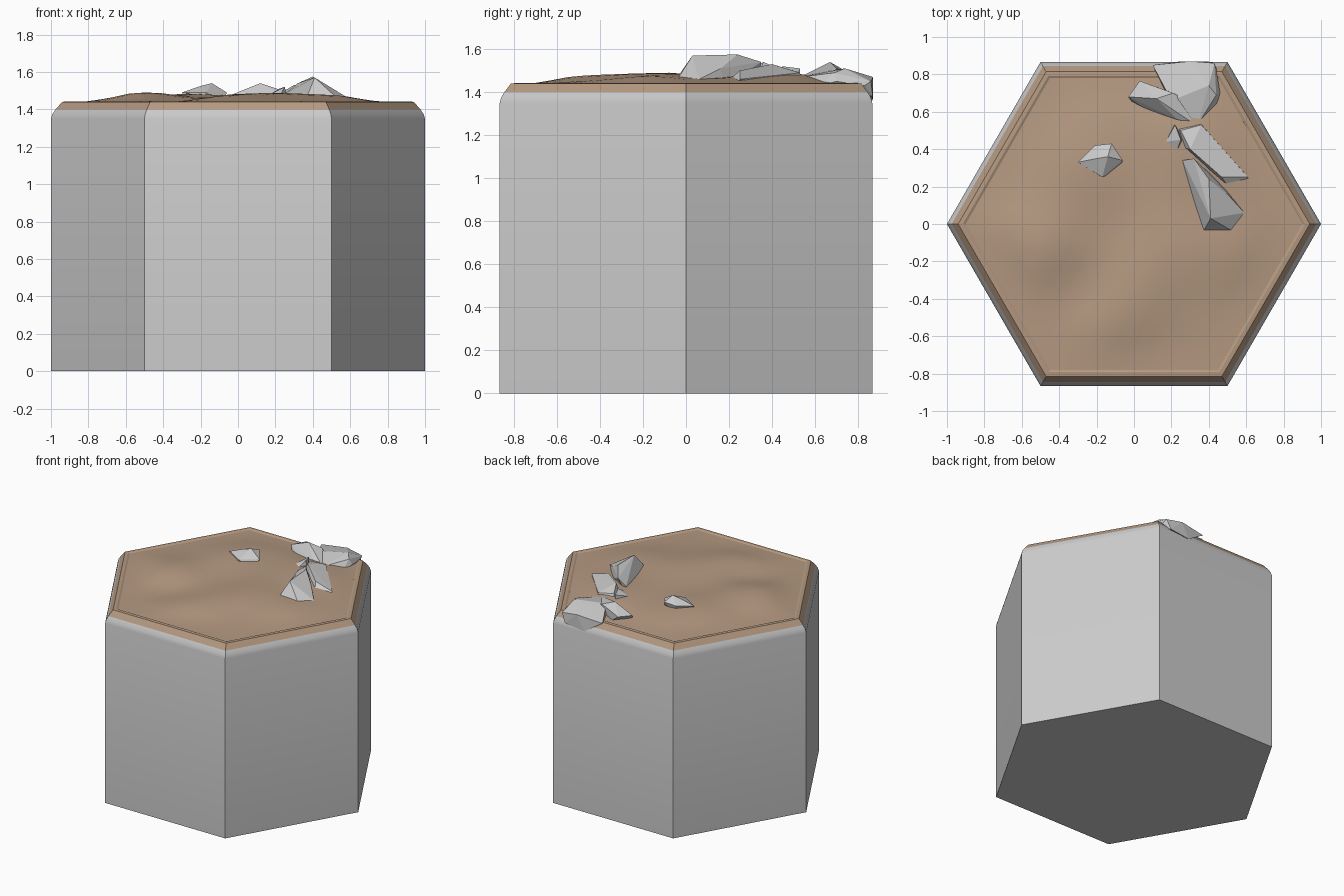
import bpy, bmesh, math
from mathutils import Vector

if "Cube" in bpy.data.objects:
    bpy.data.objects.remove(bpy.data.objects["Cube"])


def material(name, color):
    m = bpy.data.materials.new(name)
    m.diffuse_color = color
    m.use_nodes = True
    m.node_tree.nodes["Principled BSDF"].inputs["Base Color"].default_value = m.diffuse_color
    return m


def finish(bm, name, mat=None):
    bmesh.ops.recalc_face_normals(bm, faces=bm.faces[:])
    me = bpy.data.meshes.new(name)
    bm.to_mesh(me)
    bm.free()
    ob = bpy.data.objects.new(name, me)
    bpy.context.collection.objects.link(ob)
    if mat:
        me.materials.append(mat)
    return ob


def smooth(ob, degrees):
    bpy.ops.object.select_all(action='DESELECT')
    ob.select_set(True)
    bpy.context.view_layer.objects.active = ob
    bpy.ops.object.shade_smooth_by_angle(angle=math.radians(degrees))


def hexagon(r):
    return [Vector((r * math.cos(i * math.pi / 3), r * math.sin(i * math.pi / 3))) for i in range(6)]


def hex_loft(profile, bm):
    rings = [[bm.verts.new((p.x, p.y, z)) for p in hexagon(r)] for r, z in profile]
    for a, b in zip(rings, rings[1:]):
        for i in range(6):
            j = (i + 1) % 6
            bm.faces.new((a[i], a[j], b[j], b[i]))
    return rings


soil = material("soil", (0.46, 0.32, 0.22, 1))

# Stone column with a softened shoulder
bm = bmesh.new()
rings = hex_loft([(1, 0), (1, 1.35), (0.992, 1.375), (0.975, 1.40)], bm)
bm.faces.new(rings[0])
bm.faces.new(rings[-1])
smooth(finish(bm, "stone_column"), 30)

# Soil rim with a chamfered edge and a small inner lip
bm = bmesh.new()
rings = hex_loft([(0.975, 1.40), (0.94, 1.44), (0.915, 1.442), (0.90, 1.436), (0.90, 1.40)], bm)
finish(bm, "soil_rim", soil)

# Uneven ground: triangular grid raised by gentle mounds (x, y, height, spread)
MOUNDS = [(-0.5, -0.12, 0.05, 0.2), (-0.25, 0.35, 0.04, 0.22), (0.15, -0.2, 0.045, 0.2),
          (-0.1, -0.5, 0.03, 0.16), (0.35, 0.4, 0.05, 0.25), (0.5, -0.15, 0.025, 0.18),
          (-0.3, -0.33, -0.025, 0.12)]


def ground_height(p, edge):
    h = sum(a * math.exp(-((p.x - x) ** 2 + (p.y - y) ** 2) / (2 * s * s)) for x, y, a, s in MOUNDS)
    h += 0.004 * math.sin(9 * p.x + 4 * p.y) * math.cos(8 * p.y - 3 * p.x)
    return 1.436 + min(h, 0.058) * min(1, edge * 4)


N = 10
bm = bmesh.new()
corners = hexagon(0.902)
grid = []
for k in range(N + 1):
    ring = []
    for i in range(6):
        for j in range(k):
            p = corners[i].lerp(corners[(i + 1) % 6], j / k) * (k / N)
            ring.append(bm.verts.new((p.x, p.y, ground_height(p, 1 - k / N))))
    grid.append(ring or [bm.verts.new((0, 0, ground_height(Vector((0, 0)), 1)))])
for k in range(1, N + 1):
    outer, inner = grid[k], grid[k - 1]
    for i in range(6):
        for j in range(k):
            a, b = outer[i * k + j], outer[(i * k + j + 1) % len(outer)]
            c = inner[(i * (k - 1) + j) % len(inner)]
            bm.faces.new((a, b, c))
            if j < k - 1:
                d = inner[(i * (k - 1) + j + 1) % len(inner)]
                bm.faces.new((c, b, d))
smooth(finish(bm, "ground", soil), 40)


# Faceted rocks: hull of a footprint sunk in the soil and a few upper points
def rock(name, foot, top, base=1.43):
    bm = bmesh.new()
    for x, y in foot:
        bm.verts.new((x, y, base))
    for p in top:
        bm.verts.new(p)
    res = bmesh.ops.convex_hull(bm, input=bm.verts[:])
    junk = {v for v in res["geom_interior"] + res["geom_unused"] if isinstance(v, bmesh.types.BMVert)}
    bmesh.ops.delete(bm, geom=list(junk), context='VERTS')
    finish(bm, name)


rock("pebble", [(-0.27, 0.31), (-0.17, 0.26), (-0.08, 0.29), (-0.09, 0.38), (-0.2, 0.4)],
     [(-0.3, 0.33, 1.49), (-0.21, 0.42, 1.5), (-0.12, 0.43, 1.51), (-0.14, 0.36, 1.54),
      (-0.2, 0.35, 1.525), (-0.06, 0.34, 1.49), (-0.17, 0.25, 1.49)])
rock("left_boulder", [(0, 0.64), (0.12, 0.57), (0.32, 0.54), (0.36, 0.62), (0.1, 0.74)],
     [(-0.03, 0.68, 1.48), (0.03, 0.765, 1.485), (0.12, 0.67, 1.54), (0.21, 0.7, 1.51),
      (0.23, 0.56, 1.48), (0.33, 0.53, 1.47)])
rock("edge_slab", [(0.22, 0.6), (0.33, 0.53), (0.44, 0.62), (0.44, 0.83), (0.2, 0.84)],
     [(0.1, 0.85, 1.45), (0.2, 0.66, 1.5), (0.34, 0.53, 1.47), (0.44, 0.69, 1.49), (0.4, 0.74, 1.53 - 0.02),
      (0.3, 0.87, 1.47), (0.43, 0.86, 1.45), (0.46, 0.7, 1.45), (0.24, 0.868, 1.36), (0.4, 0.868, 1.38)])
rock("middle_shard", [(0.24, 0.42), (0.22, 0.53), (0.36, 0.54), (0.52, 0.17), (0.6, 0.22)],
     [(0.25, 0.5, 1.5), (0.36, 0.53, 1.49), (0.3, 0.4, 1.53), (0.47, 0.25, 1.5), (0.61, 0.25, 1.46)])
rock("side_shard", [(0.17, 0.41), (0.2, 0.31), (0.27, 0.44), (0.21, 0.53)],
     [(0.17, 0.44, 1.48), (0.22, 0.53, 1.51), (0.25, 0.45, 1.52)])
rock("front_boulder", [(0.29, 0.17), (0.38, -0.03), (0.52, -0.03), (0.59, 0.06), (0.5, 0.18), (0.27, 0.33)],
     [(0.26, 0.34, 1.49), (0.32, 0.35, 1.54), (0.4, 0.24, 1.575), (0.41, 0.03, 1.57), (0.37, -0.04, 1.47),
      (0.53, -0.04, 1.46), (0.59, 0.06, 1.46), (0.5, 0.16, 1.51)])
